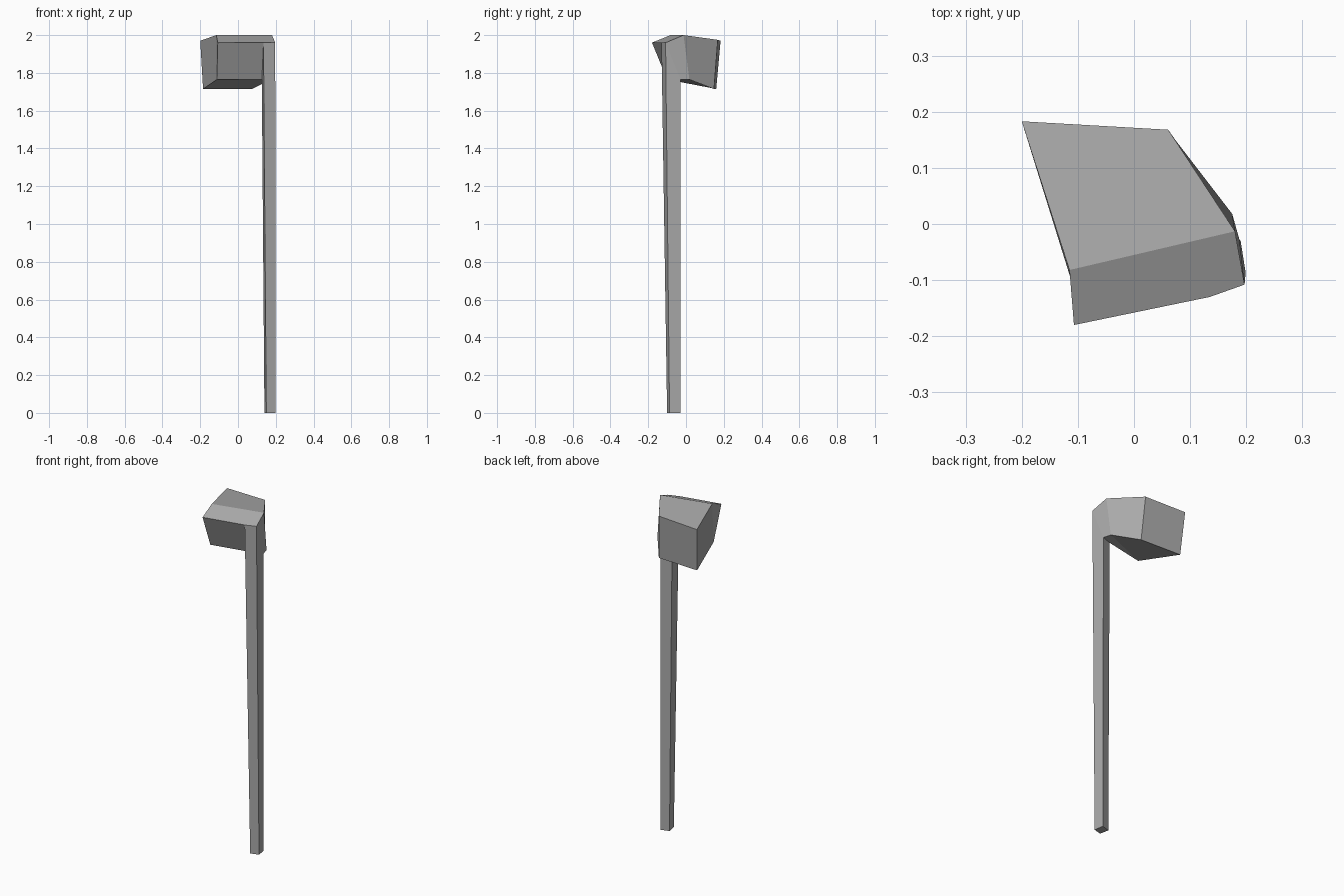
import bpy
import bmesh

cube = bpy.data.objects.get("Cube")
if cube:
    bpy.data.objects.remove(cube, do_unlink=True)

# One plain grey for the whole tool
grey = bpy.data.materials.new("stone grey")
grey.use_nodes = True
colour = (0.4, 0.4, 0.4, 1)
grey.diffuse_color = colour
grey.node_tree.nodes["Principled BSDF"].inputs["Base Color"].default_value = colour


def build(name, corners, faces):
    """Make a flat-faced part from named corners."""
    bm = bmesh.new()
    verts = {key: bm.verts.new(co) for key, co in corners.items()}
    for face in faces:
        bm.faces.new([verts[key] for key in face.split()])
    bmesh.ops.recalc_face_normals(bm, faces=bm.faces)
    mesh = bpy.data.meshes.new(name)
    bm.to_mesh(mesh)
    bm.free()
    mesh.materials.append(grey)
    obj = bpy.data.objects.new(name, mesh)
    bpy.context.collection.objects.link(obj)
    return obj


# Corners where the handle runs into the head
joint = {
    "front_in": (0.135, -0.13, 1.96),
    "front_out": (0.197, -0.108, 1.96),
    "back_out": (0.188, -0.028, 1.765),
    "back_in": (0.126, -0.05, 1.765),
}

# Head: skewed block, wider and lower towards the back
head = dict(
    joint,
    crest_in=(-0.115, -0.082, 2.0),
    crest_out=(0.18, -0.013, 2.0),
    tail_in=(-0.2, 0.183, 1.97),
    tail_out=(0.061, 0.168, 1.975),
    nose=(-0.107, -0.18, 1.96),
    low_nose=(-0.112, -0.1, 1.765),
    low_side=(0.175, 0.018, 1.765),
    low_tail_in=(-0.185, 0.16, 1.715),
    low_tail_out=(0.075, 0.148, 1.715),
)
build("head", head, [
    "tail_in tail_out crest_out crest_in",
    "crest_in crest_out front_out front_in nose",
    "nose front_in back_in low_nose",
    "crest_in nose low_nose",
    "tail_in crest_in low_nose low_tail_in",
    "tail_out tail_in low_tail_in low_tail_out",
    "crest_out tail_out low_tail_out low_side",
    "front_out crest_out low_side back_out",
    "low_tail_in low_tail_out low_side low_nose",
    "low_nose low_side back_out back_in",
])

# Handle: long four-sided shaft, thinner towards the ground
handle = dict(
    joint,
    foot_front_in=(0.15, -0.1, 0),
    foot_front_out=(0.199, -0.087, 0),
    foot_back_out=(0.19, -0.03, 0),
    foot_back_in=(0.14, -0.045, 0),
)
ring = list(joint)
sides = [f"{a} {b} foot_{b} foot_{a}" for a, b in zip(ring, ring[1:] + ring[:1])]
build("handle", handle, sides + [" ".join("foot_" + key for key in ring)])
